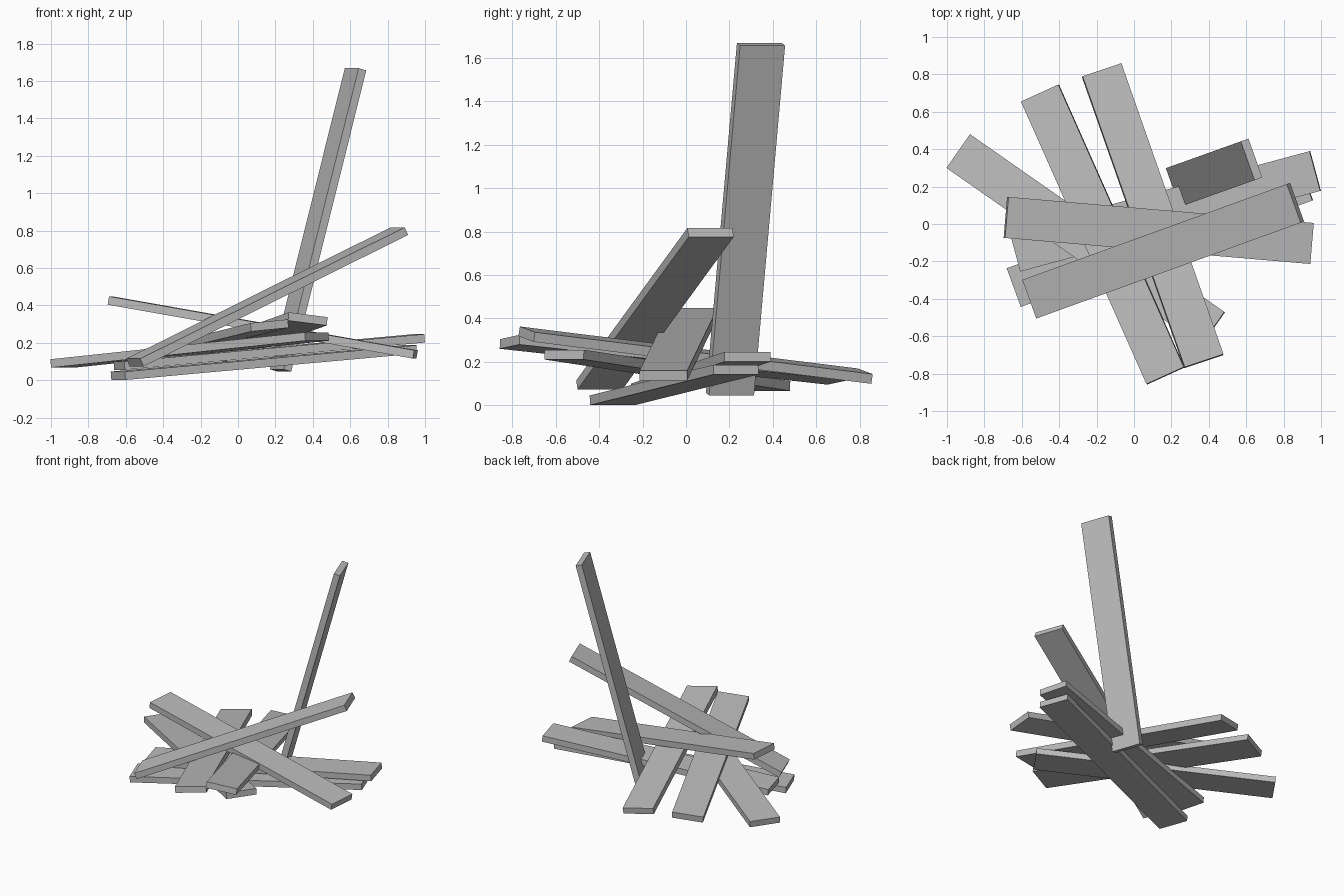
import bpy
import math
from mathutils import Matrix, Vector

cube = bpy.data.objects.get("Cube")
if cube:
    bpy.data.objects.remove(cube, do_unlink=True)

WIDTH, THICK = 0.22, 0.045

grey = bpy.data.materials.new("plain grey")
grey.use_nodes = True
colour = (0.5, 0.5, 0.5, 1)
grey.diffuse_color = colour
grey.node_tree.nodes["Principled BSDF"].inputs["Base Color"].default_value = colour


def plank(name, start, end, roll=0.0):
    """Board whose upper face runs from start to end, rolled about its length."""
    start, end = Vector(start), Vector(end)
    along = (end - start).normalized()
    side = along.cross(Vector((0, 0, 1))).normalized()
    normal = side.cross(along)
    side = side * math.cos(roll) + normal * math.sin(roll)
    normal = side.cross(along)
    bpy.ops.mesh.primitive_cube_add(size=1)
    board = bpy.context.object
    board.name = name
    frame = Matrix((along, -side, normal)).transposed().to_4x4()
    size = Matrix.Diagonal(((end - start).length, WIDTH, THICK, 1))
    centre = (start + end) / 2 - normal * THICK / 2
    board.data.transform(Matrix.Translation(centre) @ frame @ size)
    board.data.materials.append(grey)


# Lowest pair, lying one over the other
plank("bottom_plank", (-0.643, -0.34, 0.046), (0.916, 0.229, 0.187))
plank("second_plank", (-0.637, -0.148, 0.10), (0.967, 0.283, 0.246))

# Crossing planks in the middle of the pile
plank("crossing_plank", (-0.94, 0.39, 0.112), (0.42, -0.56, 0.256))
plank("left_long_plank", (-0.505, 0.70, 0.15), (0.166, -0.81, 0.315), -0.09)
plank("right_long_plank", (-0.171, 0.825, 0.157), (0.375, -0.73, 0.35), 0.12)

# Planks resting on top
plank("top_plank", (-0.68, 0.035, 0.448), (0.952, -0.104, 0.16))
plank("raised_plank", (-0.56, -0.402, 0.115), (0.854, 0.11, 0.817))

# Plank standing nearly upright
plank("upright_plank", (0.207, 0.195, 0.058), (0.608, 0.338, 1.668))
